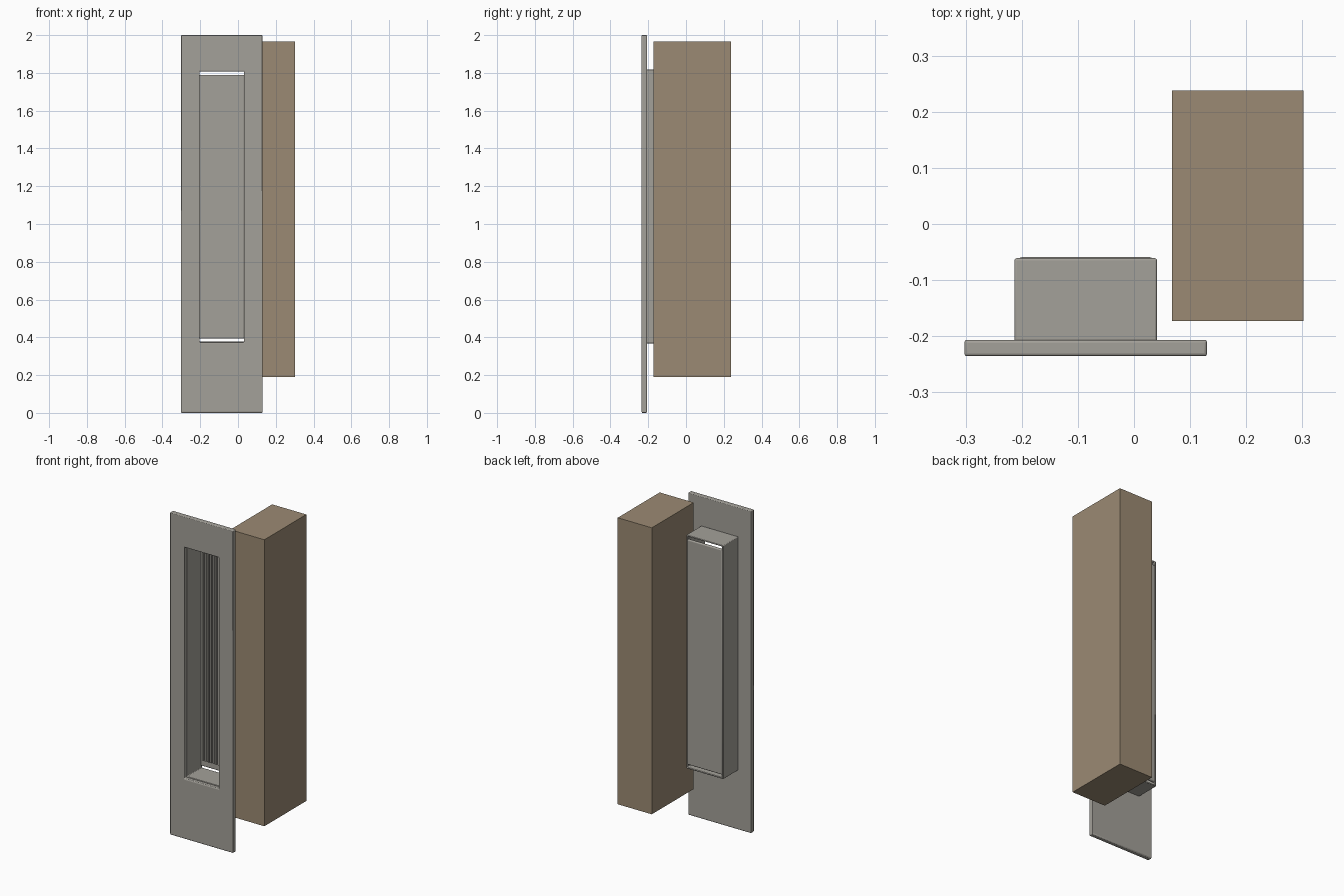
import bpy, bmesh

if "Cube" in bpy.data.objects:
    bpy.data.objects.remove(bpy.data.objects["Cube"])

CX = -0.086          # centre line of the handle
Z0, Z1 = 0.368, 1.817  # outer ends of the recessed cup


def material(name, rgb):
    m = bpy.data.materials.new(name)
    m.diffuse_color = (*rgb, 1)
    m.use_nodes = True
    m.node_tree.nodes["Principled BSDF"].inputs["Base Color"].default_value = m.diffuse_color
    return m


metal = material("satin grey metal", (0.37, 0.355, 0.32))
wood = material("brown wood", (0.33, 0.255, 0.172))


def finish(name, bm, mat, bevel=0, segments=3):
    bmesh.ops.recalc_face_normals(bm, faces=bm.faces)
    me = bpy.data.meshes.new(name)
    bm.to_mesh(me)
    bm.free()
    ob = bpy.data.objects.new(name, me)
    bpy.context.collection.objects.link(ob)
    me.materials.append(mat)
    if bevel:
        b = ob.modifiers.new("bevel", 'BEVEL')
        b.width, b.segments, b.limit_method = bevel, segments, 'ANGLE'
        bpy.ops.object.select_all(action='DESELECT')
        ob.select_set(True)
        bpy.context.view_layer.objects.active = ob
        bpy.ops.object.shade_smooth_by_angle()
    return ob


def add_box(bm, x0, x1, y0, y1, z0, z1):
    vs = bmesh.ops.create_cube(bm, size=1)["verts"]
    for v in vs:
        v.co = ((x0, x1)[v.co.x > 0], (y0, y1)[v.co.y > 0], (z0, z1)[v.co.z > 0])


def frame(name, rings, mat, bevel):
    """Closed rectangular frame: rings of (half width, y, z bottom, z top)."""
    bm = bmesh.new()
    loops = [[bm.verts.new((CX + sx * h, y, (a, b)[t]))
              for sx, t in ((-1, 0), (1, 0), (1, 1), (-1, 1))]
             for h, y, a, b in rings]
    for i, p in enumerate(loops):
        q = loops[(i + 1) % len(loops)]
        for k in range(4):
            bm.faces.new((p[k], p[(k + 1) % 4], q[(k + 1) % 4], q[k]))
    return finish(name, bm, mat, bevel)


# Face plate with its rectangular opening
frame("face_plate", [(0.216, -0.235, 0, 2), (0.216, -0.207, 0, 2),
                     (0.118, -0.207, 0.374, 1.808), (0.118, -0.235, 0.374, 1.808)],
      metal, 0.005)

# Four walls of the recessed cup
frame("cup_walls", [(0.127, -0.209, Z0, Z1), (0.127, -0.061, Z0, Z1),
                    (0.118, -0.061, Z0 + 0.009, Z1 - 0.009),
                    (0.118, -0.209, Z0 + 0.009, Z1 - 0.009)], metal, 0.004)

# Back panel, leaving a narrow slit at each end
bm = bmesh.new()
add_box(bm, CX - 0.1195, CX + 0.1195, -0.076, -0.059, 0.394, 1.79)
finish("cup_back_panel", bm, metal, 0.006)

# Vertical grip ribs on the inside of the back panel
bm = bmesh.new()
COUNT, PITCH = 12, 0.018
for i in range(COUNT):
    x = CX + (i - (COUNT - 1) / 2) * PITCH
    add_box(bm, x - 0.005, x + 0.005, -0.083, -0.075, 0.432, 1.757)
finish("grip_ribs", bm, metal)

# Wooden block beside the handle
bm = bmesh.new()
add_box(bm, 0.068, 0.302, -0.173, 0.238, 0.19, 1.967)
finish("wood_block", bm, wood)
